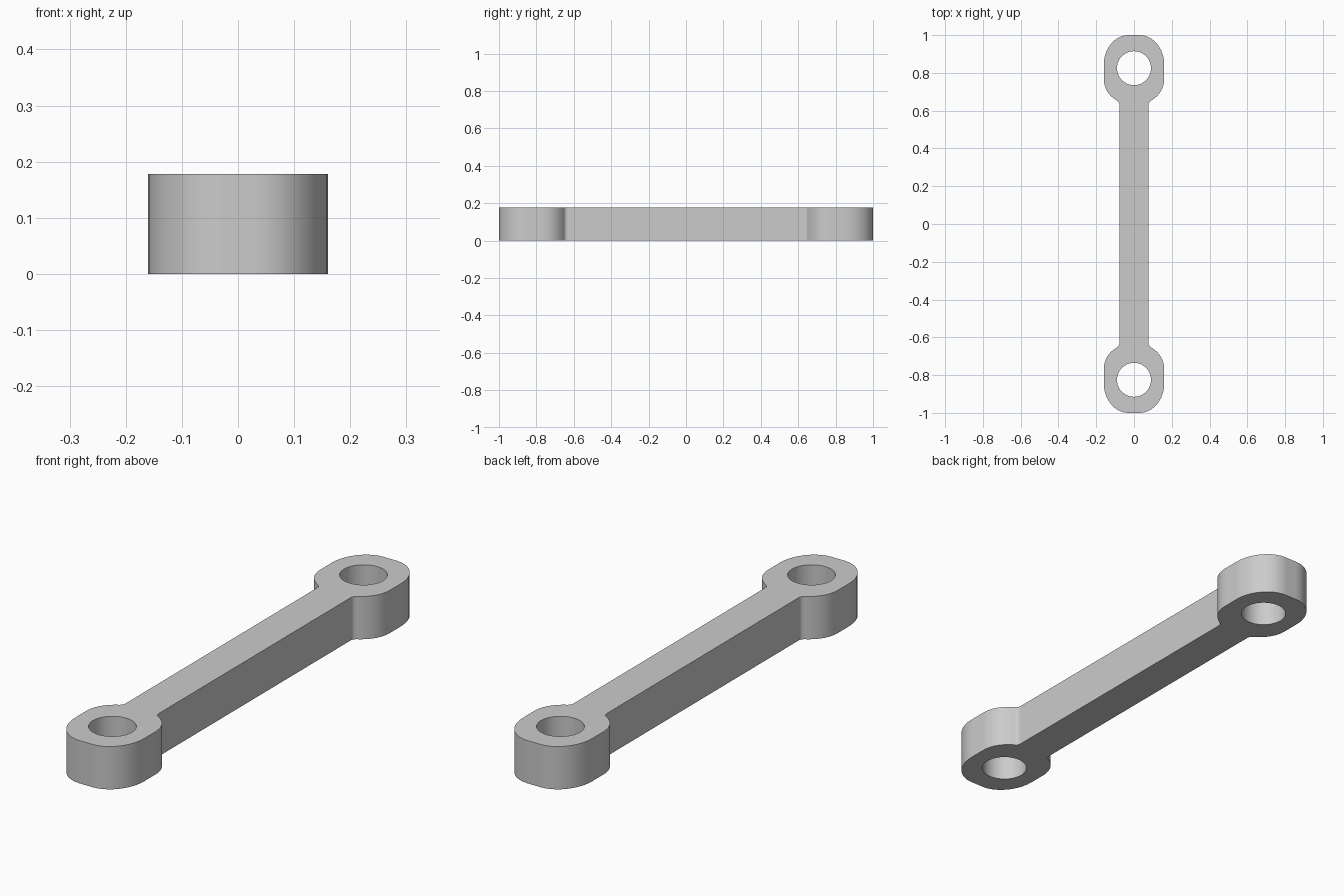
import bpy, bmesh, math
from mathutils import Vector

cube = bpy.data.objects.get("Cube")
if cube:
    bpy.data.objects.remove(cube, do_unlink=True)

HEIGHT = 0.178
EYE_Y, HOLE_R = 0.825, 0.09

# Quarter outline: point, tangent direction, incoming and outgoing handle lengths
QUARTER = [
    ((0.077, 0.625), (0, 1), 0.1, 0.018),
    ((0.095, 0.656), (0.85, 0.53), 0.018, 0.034),
    ((0.16, 0.77), (0, 1), 0.06, 0.02),
    ((0.16, 0.845), (0, 1), 0.02, 0.085),
    ((0.03, 1.0), (-1, 0), 0.07, 0.01),
]


def add_spline(curve, knots, resolution):
    """Closed bezier loop from (point, tangent, length in, length out)."""
    spline = curve.splines.new("BEZIER")
    spline.bezier_points.add(len(knots) - 1)
    spline.use_cyclic_u = True
    spline.resolution_u = resolution
    for bp, (p, t, a, b) in zip(spline.bezier_points, knots):
        p, t = Vector((*p, 0)), Vector((*t, 0)).normalized()
        bp.handle_left_type = bp.handle_right_type = "FREE"
        bp.co, bp.handle_left, bp.handle_right = p, p - t * a, p + t * b


def mirrored(knots):
    """Mirror across x and reverse the direction of travel."""
    return [((-p[0], p[1]), (t[0], -t[1]), b, a) for p, t, a, b in reversed(knots)]


def half_turn(knots):
    return [((-p[0], -p[1]), (-t[0], -t[1]), a, b) for p, t, a, b in knots]


# Link outline with an eye at each end
curve = bpy.data.curves.new("link_profile", "CURVE")
curve.dimensions = "2D"
curve.fill_mode = "BOTH"
curve.extrude = HEIGHT / 2
half = QUARTER + mirrored(QUARTER)
add_spline(curve, half + half_turn(half), 10)

# Through holes
k = HOLE_R * 4 / 3 * math.tan(math.pi / 8)
for side in (-1, 1):
    ring = []
    for i in range(4):
        c, s = math.cos(i * math.pi / 2), math.sin(i * math.pi / 2)
        ring.append(((HOLE_R * c, side * EYE_Y + HOLE_R * s), (-s, c), k, k))
    add_spline(curve, ring, 12)

link = bpy.data.objects.new("connecting_link", curve)
bpy.context.collection.objects.link(link)
link.location.z = HEIGHT / 2
bpy.ops.object.select_all(action="DESELECT")
link.select_set(True)
bpy.context.view_layer.objects.active = link
bpy.ops.object.convert(target="MESH")
link = bpy.context.view_layer.objects.active

# Weld the caps to the walls
bm = bmesh.new()
bm.from_mesh(link.data)
bmesh.ops.remove_doubles(bm, verts=bm.verts, dist=0.0002)
bmesh.ops.recalc_face_normals(bm, faces=bm.faces)
bm.to_mesh(link.data)
bm.free()

# Plain grey metal
grey = bpy.data.materials.new("light_grey")
grey.use_nodes = True
colour = (0.6, 0.6, 0.6, 1)
grey.diffuse_color = colour
grey.node_tree.nodes["Principled BSDF"].inputs["Base Color"].default_value = colour
link.data.materials.clear()
link.data.materials.append(grey)
bpy.ops.object.shade_smooth_by_angle(angle=math.radians(35))
